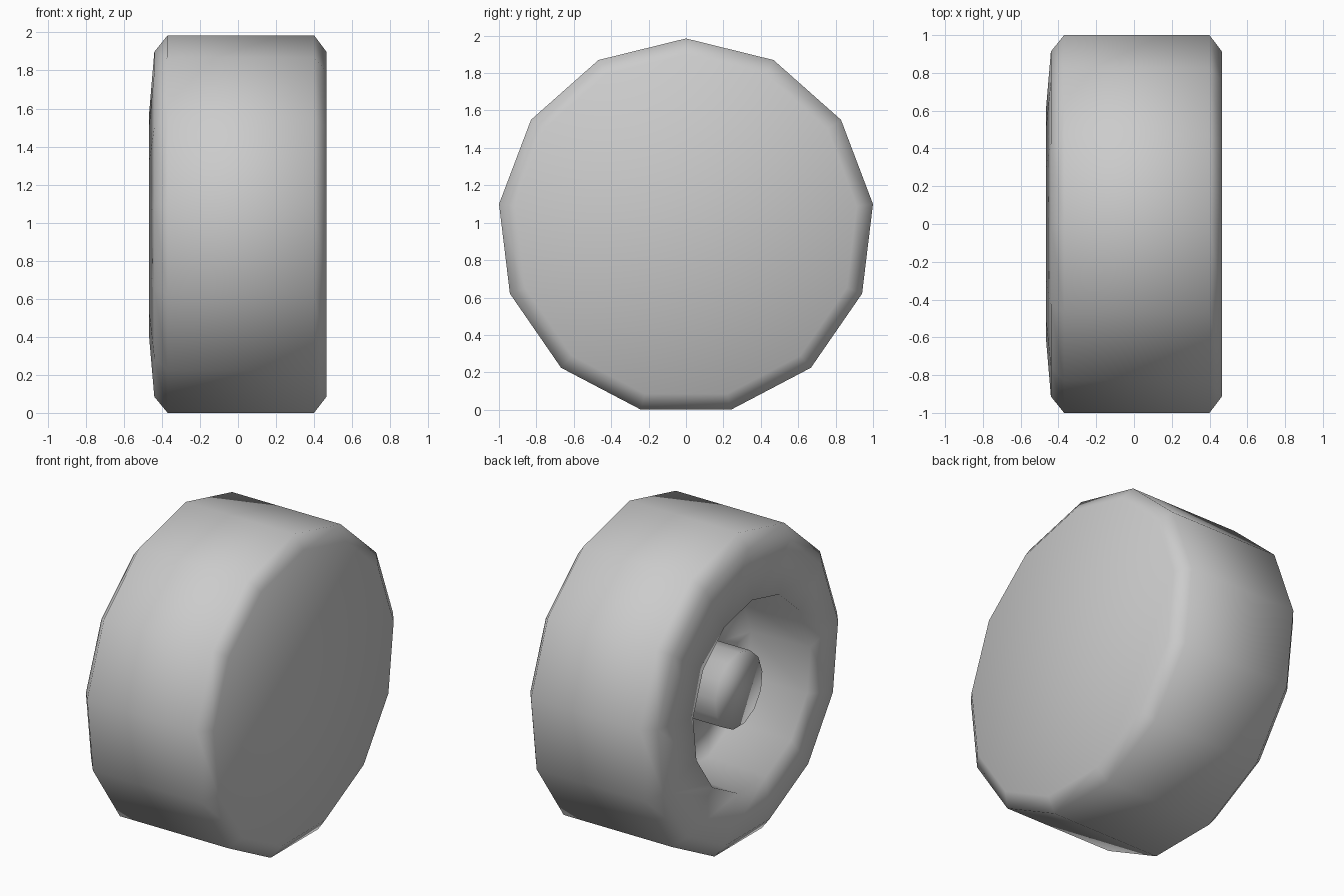
import bpy, bmesh, math

SIDES = 13
CENTRE_Z = 0.978

cube = bpy.data.objects.get("Cube")
if cube:
    bpy.data.objects.remove(cube, do_unlink=True)

grey = bpy.data.materials.new("plain_grey")
grey.use_nodes = True
grey.diffuse_color = (0.6, 0.6, 0.6, 1)
grey.node_tree.nodes["Principled BSDF"].inputs["Base Color"].default_value = (0.6, 0.6, 0.6, 1)


def lathe(name, profile, cap_start=False, cap_end=False):
    """Sweep (x, radius) points around the axle, with a corner at the top."""
    bm = bmesh.new()
    rings = []
    for x, r in profile:
        angles = [math.tau * i / SIDES for i in range(SIDES)]
        rings.append([bm.verts.new((x, r * math.sin(a), r * math.cos(a))) for a in angles])
    for a, b in zip(rings, rings[1:]):
        for i in range(SIDES):
            j = (i + 1) % SIDES
            bm.faces.new((a[i], a[j], b[j], b[i]))
    if cap_start:
        bm.faces.new(rings[0])
    if cap_end:
        bm.faces.new(rings[-1])
    bmesh.ops.recalc_face_normals(bm, faces=bm.faces)
    for f in bm.faces:
        f.smooth = True
    mesh = bpy.data.meshes.new(name)
    bm.to_mesh(mesh)
    bm.free()
    mesh.materials.append(grey)
    obj = bpy.data.objects.new(name, mesh)
    obj.location.z = CENTRE_Z
    bpy.context.collection.objects.link(obj)
    return obj


# Tyre, closed on the left, with a deep well on the right and a hub rising from its floor
lathe("wheel", [
    (0.465, 0.92), (0.40, 1.007), (-0.37, 1.007), (-0.44, 0.92),
    (-0.467, 0.6), (-0.06, 0.58), (-0.06, 0.24), (-0.375, 0.24),
], cap_start=True, cap_end=True)
